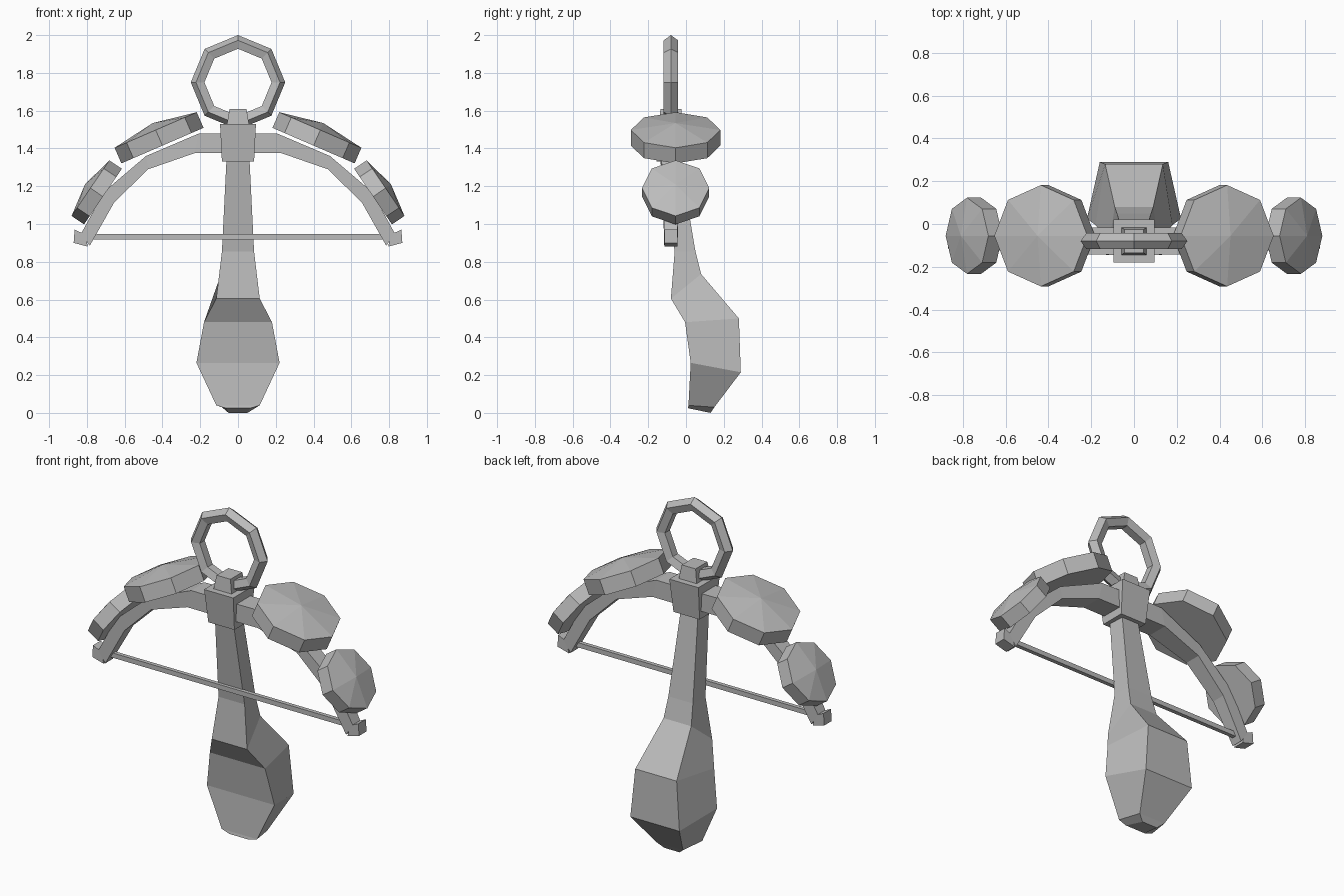
import bpy, bmesh, math
from mathutils import Matrix, Vector

cube = bpy.data.objects.get("Cube")
if cube:
    bpy.data.objects.remove(cube, do_unlink=True)

grey = bpy.data.materials.new("plain_grey")
grey.use_nodes = True
grey.diffuse_color = (0.5, 0.5, 0.5, 1)
grey.node_tree.nodes["Principled BSDF"].inputs["Base Color"].default_value = (0.5, 0.5, 0.5, 1)

MID_Y = -0.08  # plane of the bow and ring


def finish(name, bm, mirrored=False):
    bmesh.ops.recalc_face_normals(bm, faces=bm.faces)
    mesh = bpy.data.meshes.new(name)
    bm.to_mesh(mesh)
    bm.free()
    mesh.materials.append(grey)
    obj = bpy.data.objects.new(name, mesh)
    bpy.context.collection.objects.link(obj)
    if mirrored:
        obj.modifiers.new("Mirror", "MIRROR").use_clip = True
    return obj


def loft(name, rings, mirrored=False, open_start=False):
    """Skin a list of four-cornered rings and cap the ends."""
    bm = bmesh.new()
    loops = [[bm.verts.new(p) for p in ring] for ring in rings]
    for a, b in zip(loops, loops[1:]):
        for i in range(4):
            j = (i + 1) % 4
            bm.faces.new((a[i], a[j], b[j], b[i]))
    if not open_start:
        bm.faces.new(loops[0])
    bm.faces.new(loops[-1])
    return finish(name, bm, mirrored)


def rect(hx, hy, z, y=MID_Y):
    return [(-hx, y - hy, z), (hx, y - hy, z), (hx, y + hy, z), (-hx, y + hy, z)]


# Stock: each row is front (half width, y, z) and back (half width, y, z)
stock_rows = [
    ((0.06, -0.13, 1.36), (0.055, -0.035, 1.36)),
    ((0.085, -0.06, 0.855), (0.08, 0.05, 0.855)),
    ((0.115, -0.08, 0.605), (0.09, 0.08, 0.735)),
    ((0.18, -0.005, 0.48), (0.135, 0.28, 0.5)),
    ((0.22, 0.025, 0.265), (0.16, 0.29, 0.215)),
    ((0.115, 0.013, 0.04), (0.085, 0.15, 0.03)),
    ((0.065, 0.01, 0.025), (0.05, 0.13, 0.0)),
]
loft("stock", [[(-f[0], f[1], f[2]), (f[0], f[1], f[2]), (b[0], b[1], b[2]), (-b[0], b[1], b[2])]
               for f, b in stock_rows])

# Hub block and the tab that holds the ring
loft("hub", [rect(0.085, 0.075, 1.33), rect(0.095, 0.1, 1.53)])
loft("ring_tab", [rect(0.06, 0.065, 1.52), rect(0.045, 0.055, 1.61)])

# Bow limbs: outer (x, z), inner (x, z), half depth
limb_rows = [
    ((0.0, 1.48), (0.0, 1.375), 0.065),
    ((0.205, 1.48), (0.23, 1.375), 0.063),
    ((0.487, 1.36), (0.475, 1.29), 0.05),
    ((0.71, 1.17), (0.655, 1.115), 0.042),
    ((0.83, 0.95), (0.785, 0.885), 0.035),
]
loft("bow_limbs", [[(o[0], MID_Y - h, o[1]), (o[0], MID_Y + h, o[1]),
                    (i[0], MID_Y + h, i[1]), (i[0], MID_Y - h, i[1])]
                   for o, i, h in limb_rows], mirrored=True, open_start=True)

# Hooked tips
tip = [(0.795, 0.88), (0.87, 0.9), (0.865, 0.97), (0.81, 0.945)]
loft("bow_tips", [[(x, MID_Y + s * 0.035, z) for x, z in tip] for s in (-1, 1)], mirrored=True)

# Bow string
loft("bow_string", [[(x, MID_Y + dy, 0.932 + dz) for dy, dz in
                     ((-0.012, -0.014), (0.012, -0.014), (0.012, 0.014), (-0.012, 0.014))]
                    for x in (-0.79, 0.79)])


# Eight-sided plates with a shallow pointed top
def plate(name, centre, radius, thick, peak, tilt):
    bm = bmesh.new()
    turn = [2 * math.pi * k / 8 for k in range(8)]
    low, high = ([bm.verts.new((radius * math.cos(a), radius * math.sin(a), z)) for a in turn]
                 for z in (0, thick))
    apex = bm.verts.new((0, 0, thick + peak))
    bm.faces.new(low)
    for i in range(8):
        j = (i + 1) % 8
        bm.faces.new((low[i], low[j], high[j], high[i]))
        bm.faces.new((high[i], high[j], apex))
    bm.transform(Matrix.Translation(Vector(centre)) @ Matrix.Rotation(math.radians(tilt), 4, "Y"))
    return finish(name, bm, mirrored=True)


plate("inner_plates", (0.40, -0.055, 1.415), 0.237, 0.09, 0.04, 23.4)
plate("outer_plates", (0.715, -0.055, 1.145), 0.178, 0.08, 0.035, 55.8)

# Ring
bpy.ops.mesh.primitive_torus_add(major_segments=8, minor_segments=5, major_radius=0.21,
                                 minor_radius=0.04, location=(0, MID_Y, 1.75),
                                 rotation=(math.pi / 2, 0, 0))
ring = bpy.context.object
ring.name = "top_ring"
ring.data.materials.append(grey)
for poly in ring.data.polygons:
    poly.use_smooth = False
